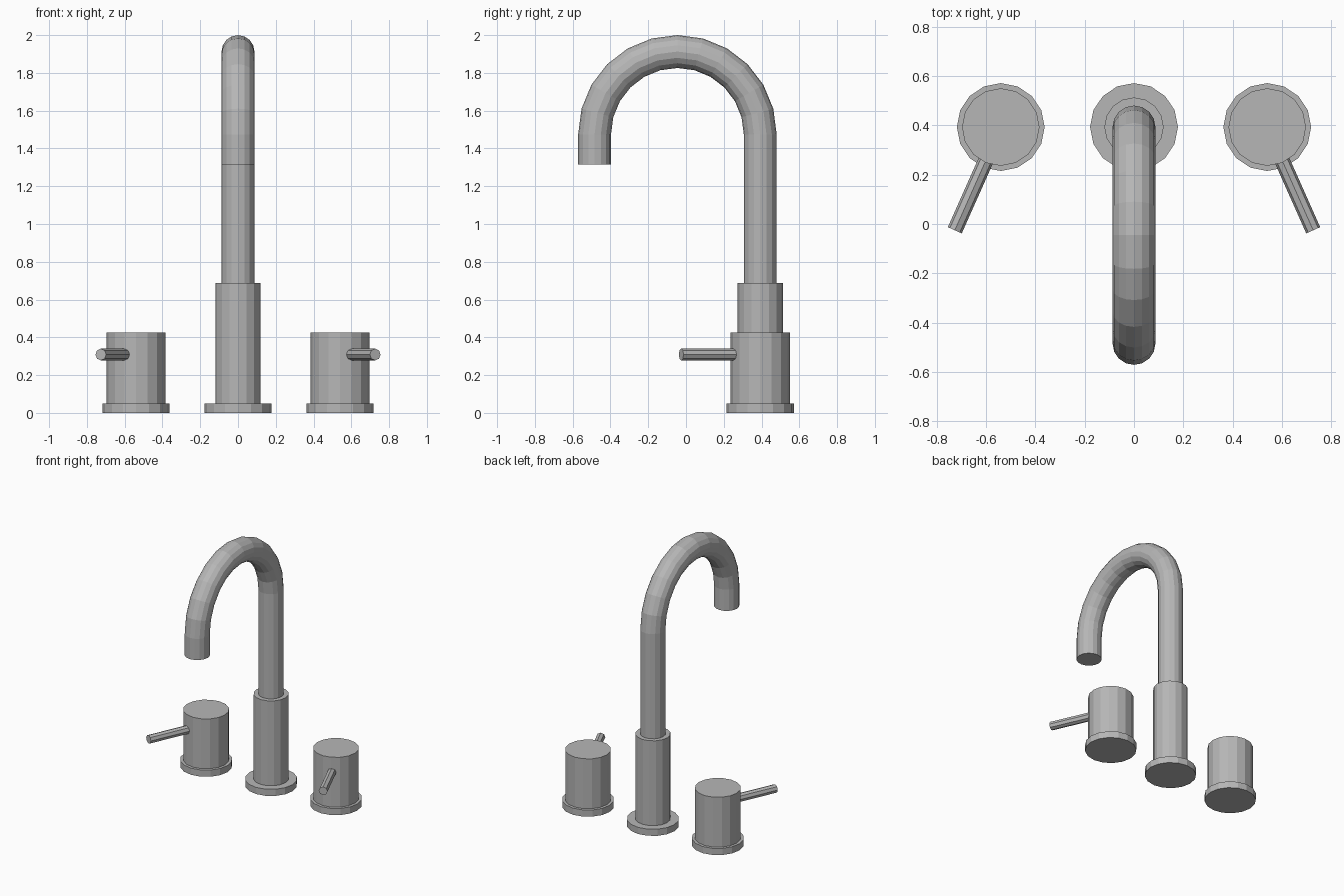
import bpy
import bmesh
from math import pi, sin, cos, radians
from mathutils import Matrix, Vector

cube = bpy.data.objects.get("Cube")
if cube:
    bpy.data.objects.remove(cube, do_unlink=True)

# One brushed metal colour for everything
metal = bpy.data.materials.new("brushed grey metal")
metal.use_nodes = True
GREY = (0.47, 0.47, 0.47, 1)
metal.diffuse_color = GREY
metal.node_tree.nodes["Principled BSDF"].inputs["Base Color"].default_value = GREY

SIDES = 16
BACK = 0.393          # y of the row of fittings
HANDLE_X = 0.54
PIPE_R = 0.087
BEND_R = 0.4385


def finish(name, bm):
    bmesh.ops.recalc_face_normals(bm, faces=bm.faces)
    mesh = bpy.data.meshes.new(name)
    bm.to_mesh(mesh)
    bm.free()
    mesh.materials.append(metal)
    obj = bpy.data.objects.new(name, mesh)
    bpy.context.collection.objects.link(obj)
    return obj


def cylinder(name, radius, start, end, sides=SIDES):
    """Capped cylinder between two points."""
    start, end = Vector(start), Vector(end)
    axis = end - start
    turn = axis.to_track_quat('Z', 'Y').to_matrix().to_4x4()
    bm = bmesh.new()
    bmesh.ops.create_cone(bm, cap_ends=True, segments=sides, radius1=radius,
                          radius2=radius, depth=axis.length,
                          matrix=Matrix.Translation((start + end) / 2) @ turn)
    return finish(name, bm)


def upright(name, radius, x, bottom, top):
    return cylinder(name, radius, (x, BACK, bottom), (x, BACK, top))


def extrude_ring(bm, edges, dz):
    geom = bmesh.ops.extrude_edge_only(bm, edges=edges)["geom"]
    verts = [g for g in geom if isinstance(g, bmesh.types.BMVert)]
    bmesh.ops.translate(bm, verts=verts, vec=(0, 0, dz))
    return [g for g in geom if isinstance(g, bmesh.types.BMEdge)]


# Spout: flange, collar and gooseneck pipe
upright("spout_flange", 0.178, 0, 0, 0.05)
upright("spout_collar", 0.12, 0, 0.05, 0.688)

bend_z = 2 - PIPE_R - BEND_R
bm = bmesh.new()
bmesh.ops.create_circle(bm, segments=SIDES, radius=PIPE_R,
                        matrix=Matrix.Translation((0, BACK, 0.66)))
ring = extrude_ring(bm, bm.edges[:], bend_z - 0.66)
bent = bmesh.ops.spin(bm, geom=ring, cent=(0, BACK - BEND_R, bend_z),
                      axis=(1, 0, 0), angle=pi, steps=12)
ring = [g for g in bent["geom_last"] if isinstance(g, bmesh.types.BMEdge)]
extrude_ring(bm, ring, 1.315 - bend_z)
bmesh.ops.holes_fill(bm, edges=bm.edges[:], sides=0)
finish("spout_pipe", bm)

# Handles: flange, body and a lever splayed outward to the front
splay = radians(24)
for side, s in (("left", 1), ("right", -1)):
    x = s * HANDLE_X
    upright(side + "_handle_flange", 0.178, x, 0, 0.05)
    upright(side + "_handle_body", 0.157, x, 0.05, 0.425)
    reach = [(x + s * d * sin(splay), BACK - d * cos(splay), 0.309)
             for d in (0.12, 0.458)]
    cylinder(side + "_lever", 0.031, reach[0], reach[1], sides=8)
